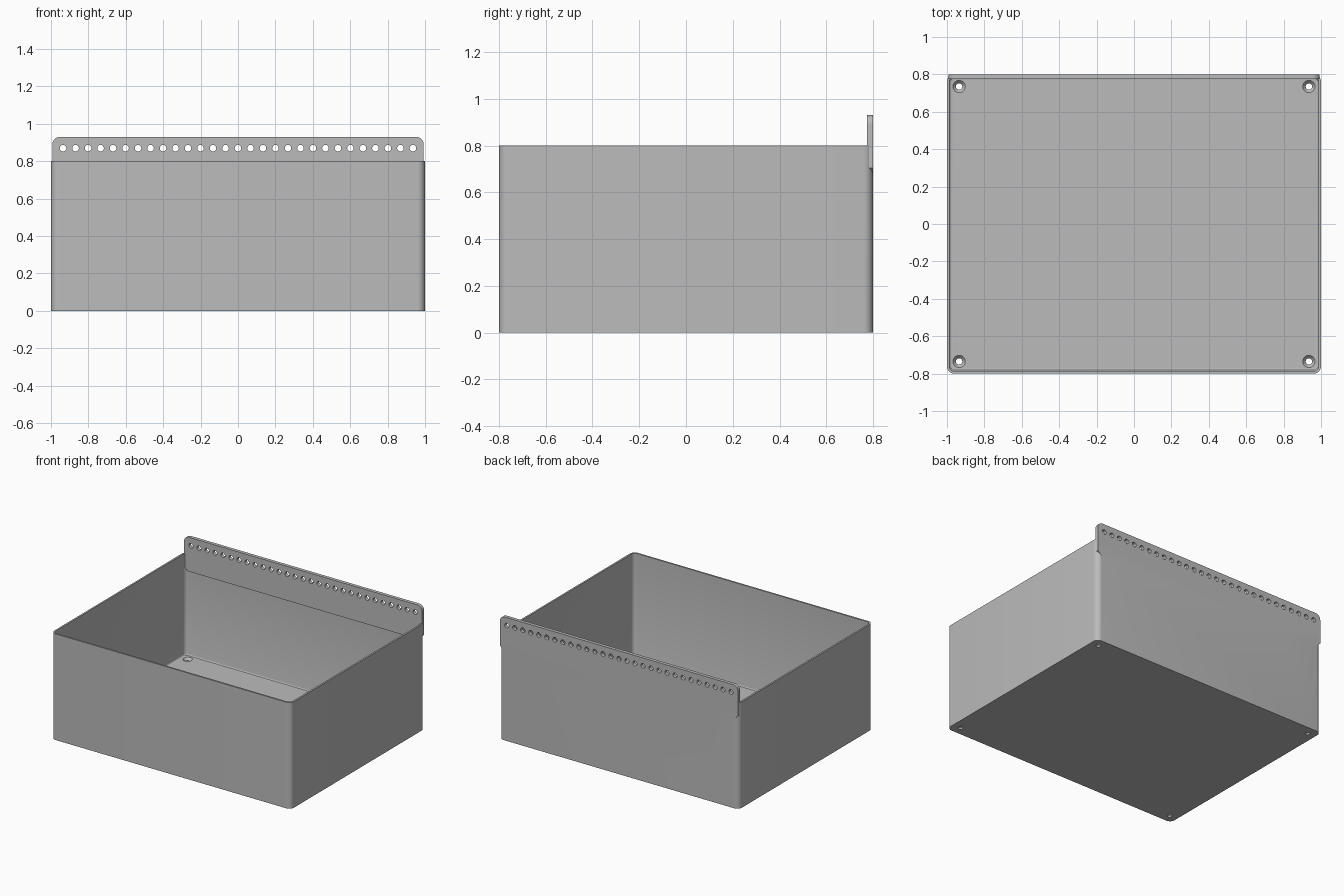
import bpy, bmesh
from math import sin, cos, pi, radians
from mathutils import Vector

cube = bpy.data.objects.get("Cube")
if cube:
    bpy.data.objects.remove(cube, do_unlink=True)

WALL, FLOOR, RADIUS = 0.013, 0.03, 0.04
PLATE_X, PLATE_Y = 0.993, 0.774

grey = bpy.data.materials.new("plain grey")
grey.use_nodes = True
colour = (0.5, 0.5, 0.5, 1)
grey.diffuse_color = colour
grey.node_tree.nodes["Principled BSDF"].inputs["Base Color"].default_value = colour


def rounded_rect(hx, hy, r, z, steps=8):
    """Horizontal rounded rectangle loop."""
    pts = []
    for q, (sx, sy) in enumerate([(1, 1), (-1, 1), (-1, -1), (1, -1)]):
        for i in range(steps + 1):
            a = (q + i / steps) * pi / 2
            pts.append(Vector((sx * (hx - r) + r * cos(a),
                               sy * (hy - r) + r * sin(a), z)))
    return pts


def ring(centre, r, axis, n=24):
    """Circle loop around the z or y axis."""
    pts = []
    for i in range(n):
        u, v = r * cos(2 * pi * i / n), r * sin(2 * pi * i / n)
        pts.append(Vector(centre) + Vector((u, v, 0) if axis == "z" else (u, 0, v)))
    return pts


def loft(name, solids):
    """Capped solids, each bridged through a list of equal loops."""
    bm = bmesh.new()
    for loops in solids:
        rows = [[bm.verts.new(p) for p in loop] for loop in loops]
        for a, b in zip(rows, rows[1:]):
            for i in range(len(a)):
                j = (i + 1) % len(a)
                bm.faces.new((a[i], a[j], b[j], b[i]))
        bm.faces.new(rows[0][::-1])
        bm.faces.new(rows[-1])
    bmesh.ops.recalc_face_normals(bm, faces=bm.faces)
    mesh = bpy.data.meshes.new(name)
    bm.to_mesh(mesh)
    bm.free()
    mesh.materials.append(grey)
    obj = bpy.data.objects.new(name, mesh)
    bpy.context.collection.objects.link(obj)
    return obj


def combine(target, other, operation):
    """Apply a boolean and discard the helper."""
    mod = target.modifiers.new(operation, "BOOLEAN")
    mod.operation, mod.object, mod.solver = operation, other, "EXACT"
    bpy.context.view_layer.objects.active = target
    bpy.ops.object.modifier_apply(modifier=mod.name)
    bpy.data.objects.remove(other, do_unlink=True)


# Open box with rounded upright corners and a softened inner floor edge
box = loft("storage_bin", [[rounded_rect(1, 0.8, RADIUS, z) for z in (0, 0.8)]])
levels = [(WALL + 0.012 * (1 - sin(a)), FLOOR + 0.012 * (1 - cos(a)))
          for a in (0, pi / 6, pi / 3, pi / 2)] + [(WALL, 1)]
cavity = loft("cavity_cutter", [[rounded_rect(1 - t, 0.8 - t, RADIUS - t, z)
                                 for t, z in levels]])
combine(box, cavity, "DIFFERENCE")

# Countersunk screw holes in the floor corners
screws = []
for x in (-0.935, 0.935):
    for y in (-0.735, 0.735):
        screws.append([ring((x, y, z), r, "z") for z, r in
                       ((-0.05, 0.017), (0.012, 0.017), (FLOOR, 0.033), (0.06, 0.033))])
combine(box, loft("screw_cutter", screws), "DIFFERENCE")

# Mounting plate: rounded top corners, bevelled bottom corners
outline = [(-PLATE_X, 0.705), (-0.96, 0.672), (0.96, 0.672), (PLATE_X, 0.705)]
for sx, start in ((1, 0), (-1, pi / 2)):
    for i in range(9):
        a = start + i * pi / 16
        outline.append((sx * (PLATE_X - RADIUS) + RADIUS * cos(a),
                        0.93 - RADIUS + RADIUS * sin(a)))
plate = loft("mounting_plate", [[[Vector((x, y, z)) for x, z in outline]
                                 for y in (PLATE_Y, 0.8)]])

# Row of holes through the plate
holes = [[ring((k * 0.0668, y, 0.87), 0.0175, "y") for y in (0.7, 0.9)]
         for k in range(-14, 15)]
combine(plate, loft("hole_cutter", holes), "DIFFERENCE")
combine(box, plate, "UNION")

# Smooth rounded surfaces, crisp edges
bpy.ops.object.select_all(action="DESELECT")
box.select_set(True)
bpy.context.view_layer.objects.active = box
bpy.ops.object.shade_smooth_by_angle(angle=radians(30))
